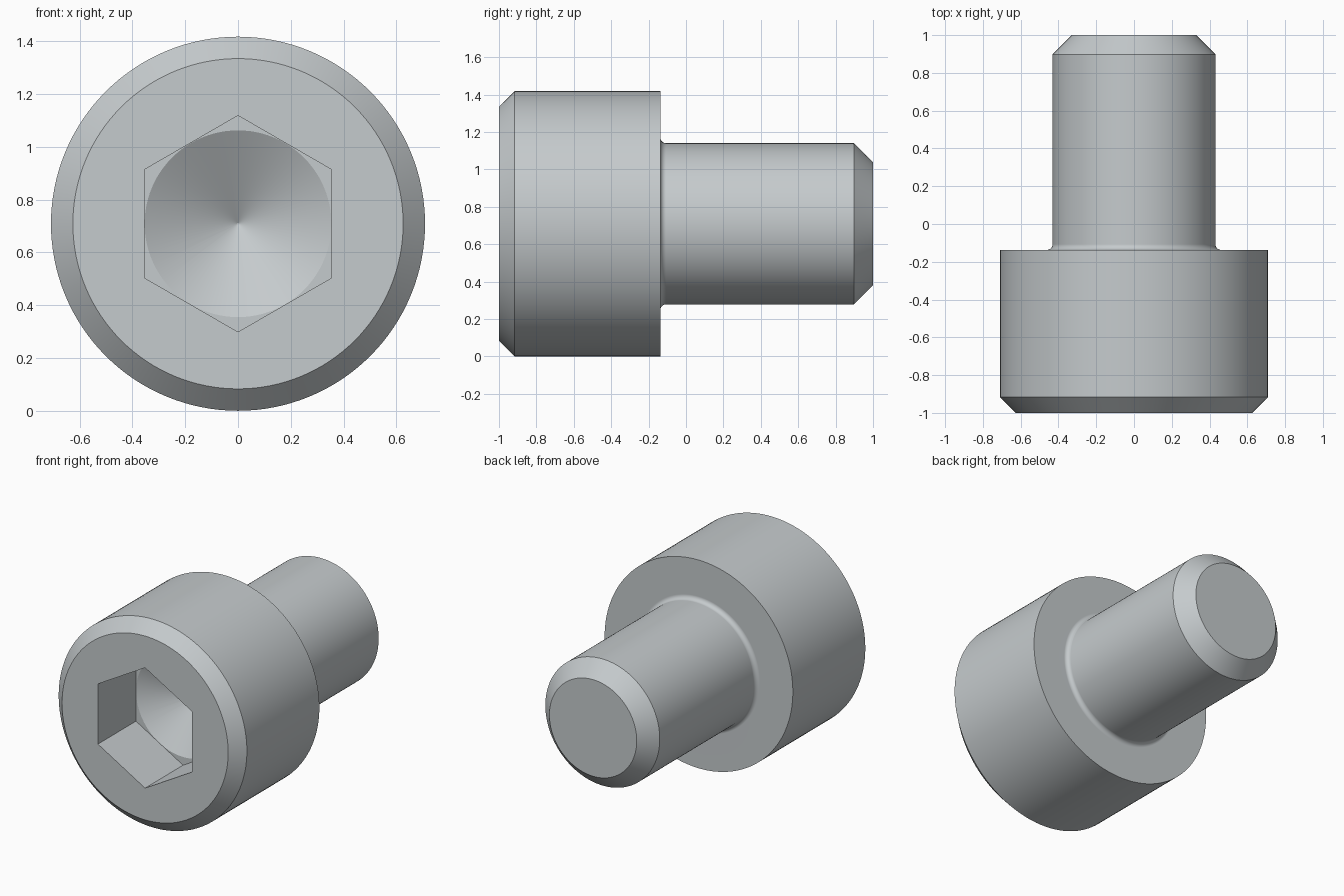
import bpy, bmesh
from math import sin, cos, pi, tan, radians

if "Cube" in bpy.data.objects:
    bpy.data.objects.remove(bpy.data.objects["Cube"], do_unlink=True)

HEAD_R, SHANK_R = 0.709, 0.431
SHOULDER_Y = -0.137
HEAD_CHAMFER, SHANK_CHAMFER, FILLET = 0.083, 0.102, 0.03
HEX_APOTHEM, SOCKET_DEPTH = 0.355, 0.409

steel = bpy.data.materials.new("steel grey")
steel.use_nodes = True
colour = (0.56, 0.595, 0.61, 1)
steel.diffuse_color = colour
steel.node_tree.nodes["Principled BSDF"].inputs["Base Color"].default_value = colour


def lathe(name, profile, sides):
    """Turn (radius, y) points about the y axis and cap both ends."""
    bm = bmesh.new()
    rings = []
    for r, y in profile:
        angles = [2 * pi * i / sides for i in range(sides)]
        rings.append([bm.verts.new((r * sin(a), y, r * cos(a))) for a in angles])
    for a, b in zip(rings, rings[1:]):
        for i in range(sides):
            j = (i + 1) % sides
            bm.faces.new((a[i], a[j], b[j], b[i]))
    bm.faces.new(rings[0])
    bm.faces.new(rings[-1])
    bmesh.ops.recalc_face_normals(bm, faces=bm.faces)
    mesh = bpy.data.meshes.new(name)
    bm.to_mesh(mesh)
    bm.free()
    mesh.materials.append(steel)
    obj = bpy.data.objects.new(name, mesh)
    obj.location.z = HEAD_R
    bpy.context.collection.objects.link(obj)
    return obj


# Chamfered head, filleted shoulder and chamfered shank in one profile
fillet = []
for i in range(9):
    t = pi / 2 * i / 8
    fillet.append((SHANK_R + FILLET * (1 - sin(t)),
                   SHOULDER_Y + FILLET * (1 - cos(t))))
screw = lathe("socket_head_screw", [
    (HEAD_R - HEAD_CHAMFER, -1),
    (HEAD_R, -1 + HEAD_CHAMFER),
    (HEAD_R, SHOULDER_Y),
    *fillet,
    (SHANK_R, 1 - SHANK_CHAMFER),
    (SHANK_R - SHANK_CHAMFER, 1),
], 128)

# Hexagonal socket with a drilled conical bottom
floor_y = -1 + SOCKET_DEPTH
hex_r = HEX_APOTHEM / cos(pi / 6)
drill_r = HEX_APOTHEM - 0.001
tip_r = 0.003
hex_cutter = lathe("hex_cutter", [(hex_r, -1.2), (hex_r, floor_y)], 6)
drill_cutter = lathe("drill_cutter", [
    (drill_r, floor_y - 0.1),
    (drill_r, floor_y),
    (tip_r, floor_y + (drill_r - tip_r) * tan(radians(30))),
], 96)

bpy.ops.object.select_all(action="DESELECT")
screw.select_set(True)
bpy.context.view_layer.objects.active = screw
for cutter in (hex_cutter, drill_cutter):
    cutter.hide_render = True
    cut = screw.modifiers.new(cutter.name, "BOOLEAN")
    cut.operation = "DIFFERENCE"
    cut.solver = "EXACT"
    cut.object = cutter
    bpy.ops.object.modifier_apply(modifier=cut.name)
    bpy.data.objects.remove(cutter, do_unlink=True)

# Smooth round surfaces, crisp chamfers and flat faces
bpy.ops.object.shade_smooth_by_angle(angle=radians(25))
weighted = screw.modifiers.new("weighted_normals", "WEIGHTED_NORMAL")
weighted.keep_sharp = True
